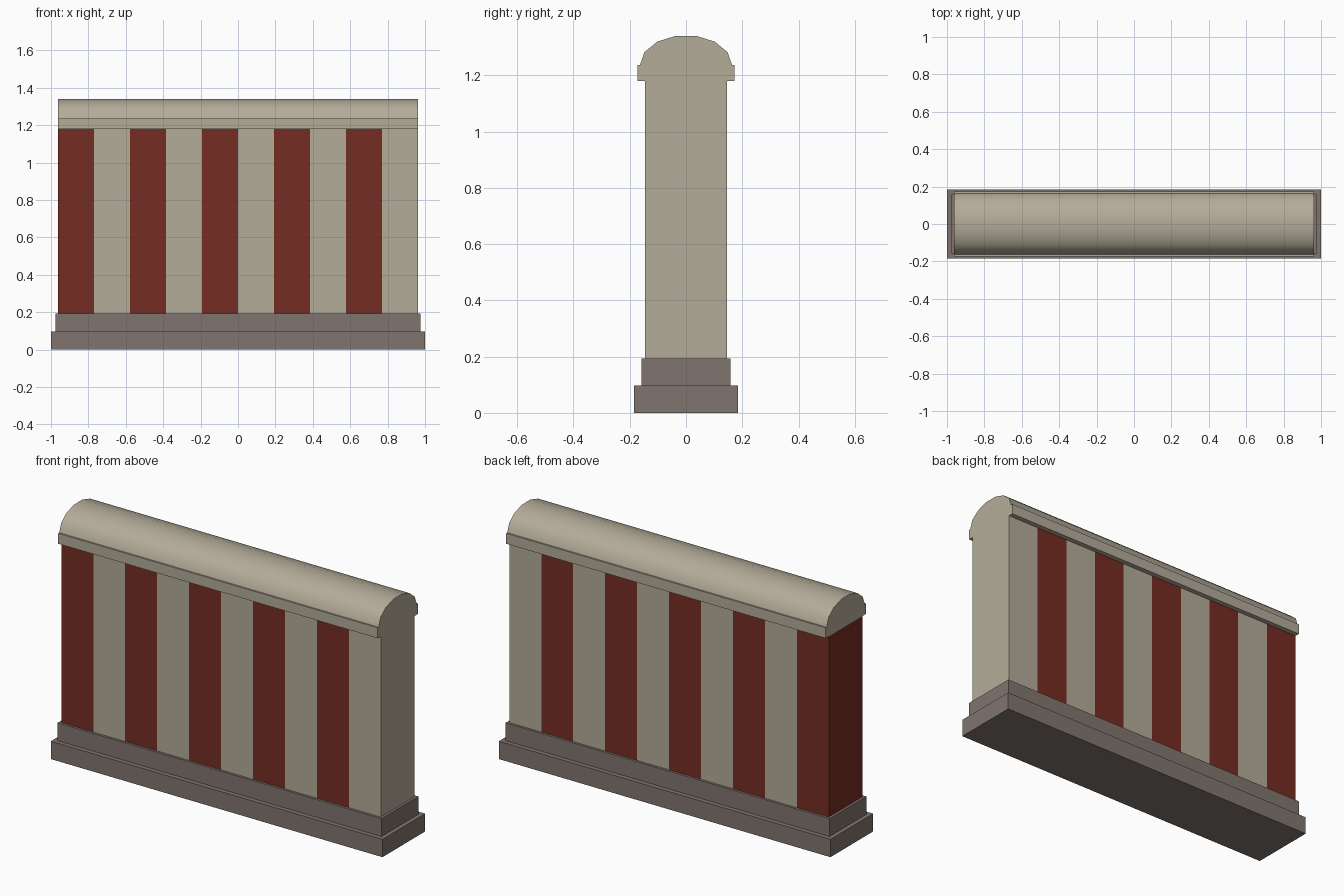
import bpy
import bmesh
import math

if "Cube" in bpy.data.objects:
    bpy.data.objects.remove(bpy.data.objects["Cube"], do_unlink=True)


def make_material(name, color):
    mat = bpy.data.materials.new(name)
    mat.use_nodes = True
    mat.diffuse_color = color
    mat.node_tree.nodes["Principled BSDF"].inputs["Base Color"].default_value = color
    return mat


cream = make_material("cream stone", (0.456, 0.412, 0.319, 1))
red = make_material("dark red paint", (0.178, 0.026, 0.016, 1))
grey = make_material("grey stone", (0.221, 0.178, 0.158, 1))


def add_object(name, bm, *mats):
    bmesh.ops.recalc_face_normals(bm, faces=bm.faces)
    mesh = bpy.data.meshes.new(name)
    bm.to_mesh(mesh)
    bm.free()
    for mat in mats:
        mesh.materials.append(mat)
    obj = bpy.data.objects.new(name, mesh)
    bpy.context.collection.objects.link(obj)
    return obj


def box(half_x, half_y, bottom, top):
    bm = bmesh.new()
    bmesh.ops.create_cube(bm, size=2)
    for v in bm.verts:
        v.co.x *= half_x
        v.co.y *= half_y
        v.co.z = top if v.co.z > 0 else bottom
    return bm


# Stepped plinth
add_object("lower_plinth", box(1.0, 0.184, 0, 0.097), grey)
add_object("upper_plinth", box(0.977, 0.159, 0.097, 0.194), grey)

# Wall panel cut into ten alternating stripes
HALF = 0.963
STRIPES = 10
width = 2 * HALF / STRIPES
wall = box(HALF, 0.146, 0.194, 1.179)
for i in range(1, STRIPES):
    bmesh.ops.bisect_plane(wall, geom=wall.verts[:] + wall.edges[:] + wall.faces[:],
                           plane_co=(-HALF + i * width, 0, 0), plane_no=(1, 0, 0))
for f in wall.faces:
    stripe = min(STRIPES - 1, int((f.calc_center_median().x + HALF) / width))
    f.material_index = 1 if stripe % 2 == 0 else 0
add_object("striped_wall", wall, cream, red)

# Coping: slab edge and rounded top, extruded along the wall
profile = [(-0.173, 1.179), (0.173, 1.179), (0.173, 1.236)]
SEGMENTS = 7
for i in range(SEGMENTS + 1):
    a = math.pi * i / SEGMENTS
    profile.append((0.164 * math.cos(a), 1.236 + 0.107 * math.sin(a)))
profile.append((-0.173, 1.236))
cap = bmesh.new()
end = cap.faces.new([cap.verts.new((-HALF, y, z)) for y, z in profile])
result = bmesh.ops.extrude_face_region(cap, geom=[end], use_keep_orig=True)
for item in result["geom"]:
    if isinstance(item, bmesh.types.BMVert):
        item.co.x = HALF
coping = add_object("rounded_coping", cap, cream)

bpy.ops.object.select_all(action="DESELECT")
coping.select_set(True)
bpy.context.view_layer.objects.active = coping
bpy.ops.object.shade_smooth_by_angle(angle=math.radians(45))
